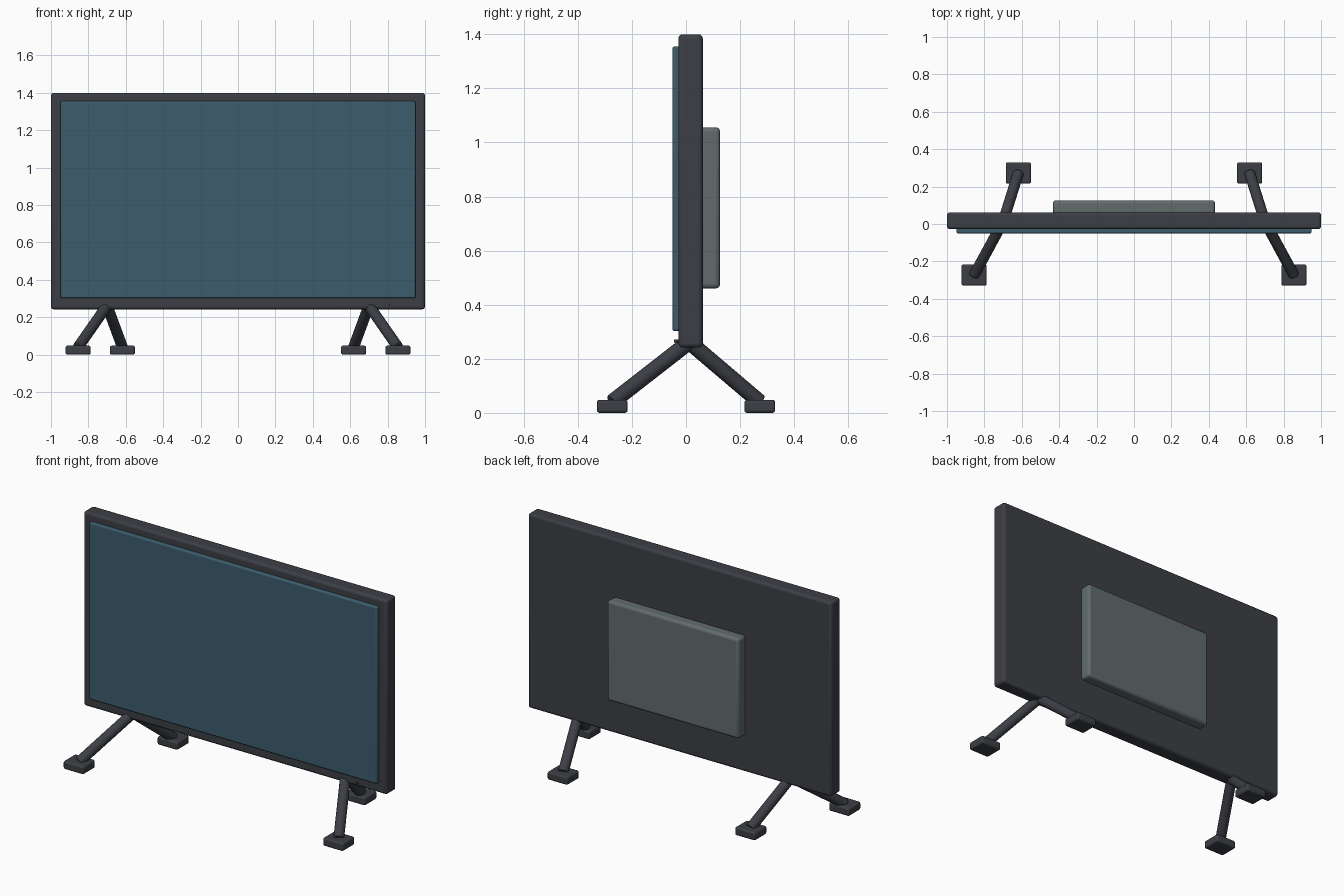
import bpy
from mathutils import Vector

cube = bpy.data.objects.get("Cube")
if cube:
    bpy.data.objects.remove(cube, do_unlink=True)


def make_material(name, rgb):
    mat = bpy.data.materials.new(name)
    mat.use_nodes = True
    mat.diffuse_color = (*rgb, 1)
    bsdf = next(n for n in mat.node_tree.nodes if n.type == "BSDF_PRINCIPLED")
    bsdf.inputs["Base Color"].default_value = (*rgb, 1)
    return mat


charcoal = make_material("charcoal plastic", (0.045, 0.049, 0.06))
glass = make_material("blue screen", (0.045, 0.108, 0.15))
grey = make_material("grey green housing", (0.12, 0.15, 0.148))


def finish(obj, name, mat, bevel=0, segments=3):
    obj.name = name
    obj.data.materials.append(mat)
    if bevel:
        mod = obj.modifiers.new("rounded edges", "BEVEL")
        mod.width = bevel
        mod.segments = segments
        mod.limit_method = "ANGLE"
    bpy.ops.object.shade_smooth_by_angle()
    return obj


def box(name, low, high, mat, bevel):
    low, high = Vector(low), Vector(high)
    bpy.ops.mesh.primitive_cube_add(size=1, location=(low + high) / 2)
    obj = bpy.context.object
    obj.scale = high - low
    bpy.ops.object.transform_apply(location=False, rotation=False, scale=True)
    return finish(obj, name, mat, bevel)


def rod(name, start, end, radius, mat, bevel):
    start, end = Vector(start), Vector(end)
    axis = end - start
    bpy.ops.mesh.primitive_cylinder_add(vertices=24, radius=radius, depth=axis.length,
                                        location=(start + end) / 2)
    obj = bpy.context.object
    obj.rotation_euler = axis.to_track_quat("Z", "Y").to_euler()
    return finish(obj, name, mat, bevel, 2)


# Display: frame, raised screen, rear housing
box("frame", (-1, -0.028, 0.242), (1, 0.062, 1.4), charcoal, 0.015)
box("screen", (-0.949, -0.05, 0.302), (0.949, -0.02, 1.355), glass, 0.008)
box("rear_housing", (-0.434, 0.05, 0.46), (0.434, 0.126, 1.056), grey, 0.016)

# Small status button on the lower bezel
rod("status_button", (0.81, -0.02, 0.266), (0.81, -0.045, 0.266), 0.005, charcoal, 0)

# Splayed legs with pads, mirrored left and right
for side, sign in (("left", 1), ("right", -1)):
    for end, x, y in (("front", 0.855, -0.273), ("rear", 0.618, 0.273)):
        box(f"{end}_{side}_foot", (sign * x - 0.067, y - 0.057, 0),
            (sign * x + 0.067, y + 0.057, 0.048), charcoal, 0.01)
        rod(f"{end}_{side}_leg", (sign * 0.7, 0.012, 0.262), (sign * x, y, 0.04),
            0.029, charcoal, 0.004)
